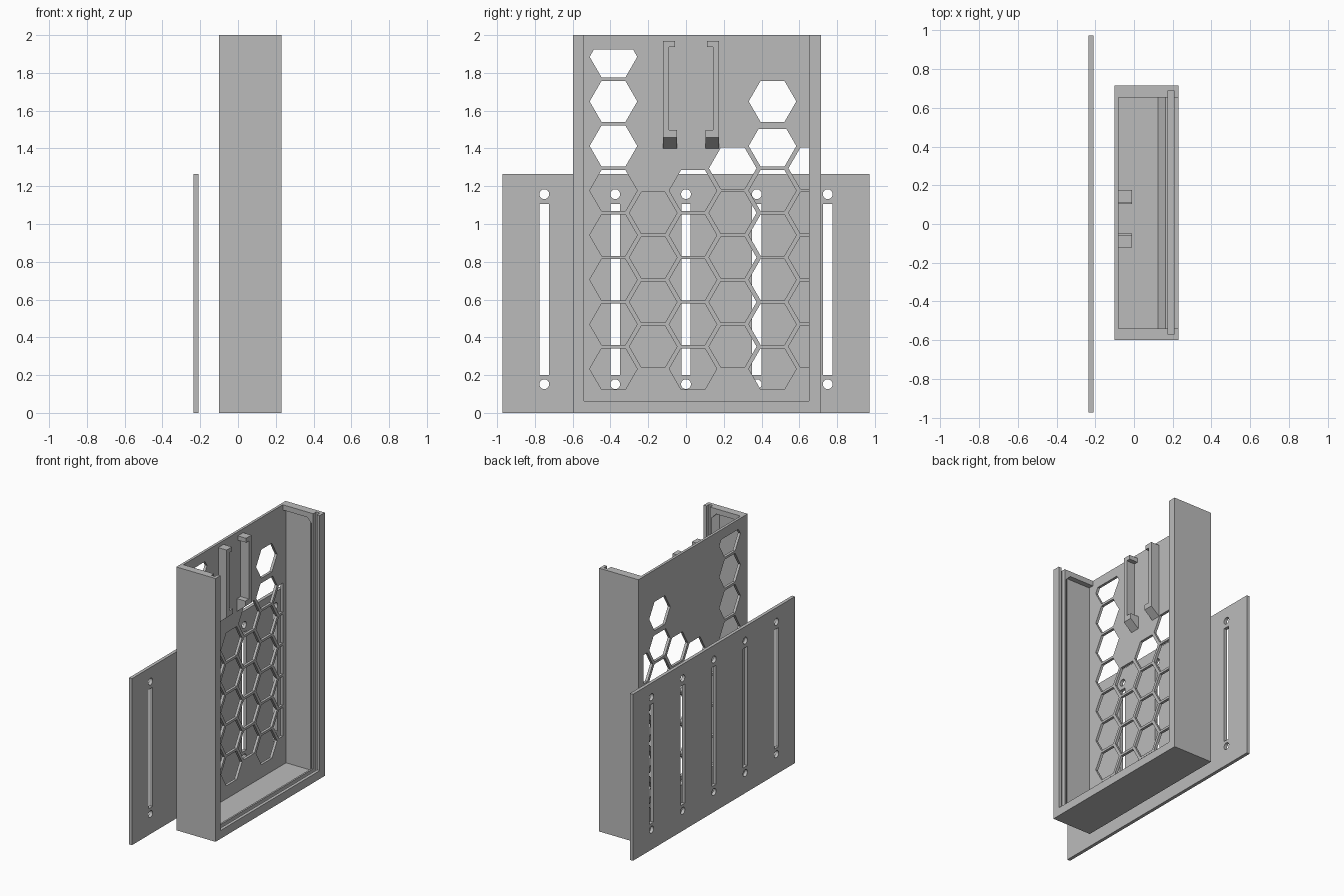
import bpy, bmesh, math
from mathutils import Vector

cube = bpy.data.objects.get("Cube")
if cube:
    bpy.data.objects.remove(cube, do_unlink=True)

grey = bpy.data.materials.new("plain grey")
grey.use_nodes = True
colour = (0.5, 0.5, 0.5, 1)
grey.diffuse_color = colour
grey.node_tree.nodes["Principled BSDF"].inputs["Base Color"].default_value = colour


def make_object(name, bm):
    bmesh.ops.recalc_face_normals(bm, faces=bm.faces)
    mesh = bpy.data.meshes.new(name)
    bm.to_mesh(mesh)
    bm.free()
    mesh.materials.append(grey)
    obj = bpy.data.objects.new(name, mesh)
    bpy.context.collection.objects.link(obj)
    return obj


def add_box(bm, x, y, z):
    verts = bmesh.ops.create_cube(bm, size=1)["verts"]
    for v in verts:
        v.co = [r[0] if c < 0 else r[1] for c, r in zip(v.co, (x, y, z))]
    return verts


def box(name, x, y, z):
    bm = bmesh.new()
    add_box(bm, x, y, z)
    return make_object(name, bm)


def add_polygon(bm, sides, radius, y, z, x, depth, top=None):
    """Prism along x; an optional top height trims the outline."""
    part = bmesh.new()
    steps = [math.tau * i / sides for i in range(sides)]
    verts = [part.verts.new((x, min(y + radius * math.cos(a), WALL_Y[1]) if sides == 6
                             else y + radius * math.cos(a),
                             z + radius * math.sin(a))) for a in steps]
    part.faces.new(verts)
    if top:
        bmesh.ops.bisect_plane(part, geom=part.verts[:] + part.edges[:] + part.faces[:],
                               plane_co=(0, 0, top), plane_no=(0, 0, 1), clear_outer=True)
    new = bmesh.ops.extrude_face_region(part, geom=part.faces[:])["geom"]
    bmesh.ops.translate(part, vec=(depth, 0, 0),
                        verts=[g for g in new if isinstance(g, bmesh.types.BMVert)])
    bmesh.ops.recalc_face_normals(part, faces=part.faces)
    temp = bpy.data.meshes.new("temp")
    part.to_mesh(temp)
    part.free()
    bm.from_mesh(temp)
    bpy.data.meshes.remove(temp)


def cut(obj, cutter):
    cutter.hide_render = True
    mod = obj.modifiers.new("cut", "BOOLEAN")
    mod.operation = "DIFFERENCE"
    mod.solver = "EXACT"
    mod.object = cutter
    bpy.context.view_layer.objects.active = obj
    bpy.ops.object.modifier_apply(modifier=mod.name)
    bpy.data.objects.remove(cutter, do_unlink=True)


# Tray: solid block, opened at the front and the top
WALL_Y = (-0.54, 0.652)
BACK = -0.08
tray = box("tray", (-0.1, 0.23), (-0.598, 0.714), (0, 2))
cut(tray, box("opening", (BACK, 0.4), WALL_Y, (0.063, 2.5)))

# Wider pocket inside the walls, tapering to the lip
bm = bmesh.new()
add_box(bm, (BACK, 0.124), (-0.579, 0.691), (0.025, 1.96))
front = next(f for f in bm.faces if all(v.co.x > 0.1 for v in f.verts))
ext = bmesh.ops.extrude_face_region(bm, geom=[front])["geom"]
bmesh.ops.delete(bm, geom=[front], context="FACES_ONLY")
middle = Vector((0.124, 0.056, 1))
for v in ext:
    if isinstance(v, bmesh.types.BMVert):
        v.co.y -= math.copysign(0.046, v.co.y - middle.y)
        v.co.z -= math.copysign(0.046, v.co.z - middle.z)
        v.co.x += 0.046
cut(tray, make_object("pocket", bm))

# Groove for a sliding lid
cut(tray, box("lid_groove", (0.175, 0.206), (-0.571, 0.689), (0.032, 2.5)))

# Honeycomb vents: (holes in the column, height of a trimmed last hole)
columns = [(8, 1.925), (4, None), (5, None), (5, None), (7, None), (5, None)]
PITCH = 0.236
bm = bmesh.new()
for i, (count, trim) in enumerate(columns):
    for k in range(count):
        top = trim if k == count - 1 else None
        if i == 4 and k == 5:
            top = 1.503
        add_polygon(bm, 6, 0.126, -0.384 + 0.2105 * i,
                    0.233 + PITCH * (k + 0.5 * (i % 2)), -0.2, 0.16, top)
cut(tray, make_object("honeycomb", bm))

# Pair of cable clips on the back panel, mirrored about their middle
CLIP_MID = 0.027
for side, label in ((-1, "right"), (1, "left")):
    def span(a, b):
        return sorted((CLIP_MID + side * a, CLIP_MID + side * b))
    depth = (BACK - 0.005, -0.01)
    box(f"clip_bar_{label}", depth, span(0.149, 0.117), (1.49, 1.97))
    box(f"clip_hook_{label}", depth, span(0.12, 0.085), (1.937, 1.97))
    bm = bmesh.new()
    for v in add_box(bm, depth, span(0.149, 0.075), (1.395, 1.497)):
        if v.co.x > -0.05 and v.co.z < 1.45:
            v.co.z = 1.457
    make_object(f"clip_foot_{label}", bm)

# Mounting plate with slots and screw holes
plate = box("mounting_plate", (-0.235, -0.21), (-0.972, 0.972), (0, 1.265))
bm = bmesh.new()
for i in range(-2, 3):
    y = 0.375 * i
    add_box(bm, (-0.3, -0.15), (y - 0.025, y + 0.025), (0.2, 1.105))
    for z in (0.152, 1.158):
        add_polygon(bm, 24, 0.026, y, z, -0.3, 0.15)
cut(plate, make_object("plate_holes", bm))
